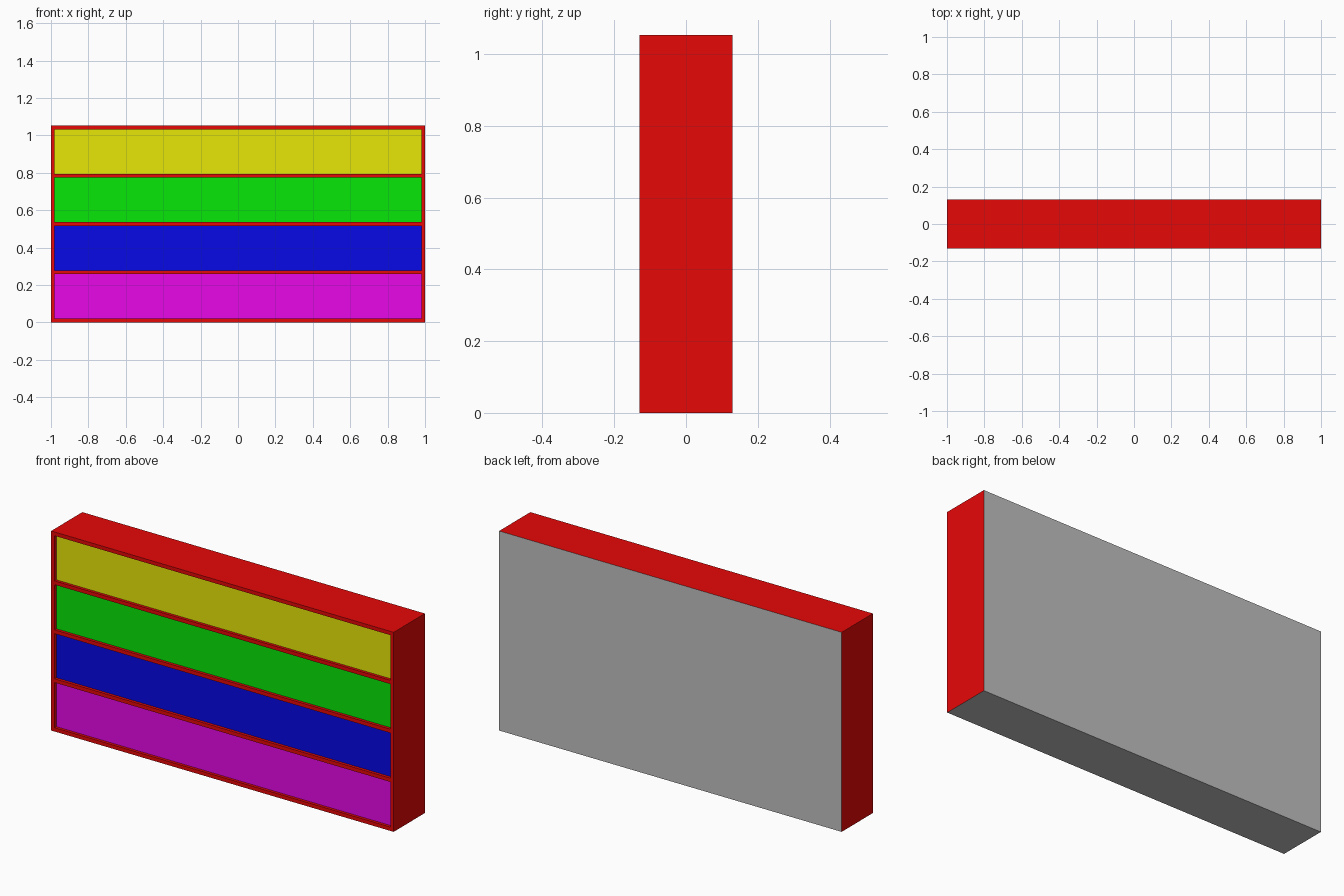
import bpy
import bmesh

cube = bpy.data.objects.get("Cube")
if cube:
    bpy.data.objects.remove(cube, do_unlink=True)

W, D, H = 2.0, 0.26, 1.053   # overall size
BAR = 0.02                   # frame and divider thickness
RECESS = 0.015               # depth of the drawer fronts behind the frame
ROWS = 4


def material(name, colour):
    m = bpy.data.materials.new(name)
    m.use_nodes = True
    m.diffuse_color = (*colour, 1)
    m.node_tree.nodes["Principled BSDF"].inputs["Base Color"].default_value = (*colour, 1)
    return m


LO = 0.003
red = material("red frame", (1, LO, LO))
grey = material("grey board", (0.527, 0.527, 0.527))
fronts = [material("magenta front", (1, LO, 1)),
          material("blue front", (LO, LO, 1)),
          material("green front", (LO, 1, LO)),
          material("yellow front", (1, 1, LO))]


def make_object(name, bm, materials):
    mesh = bpy.data.meshes.new(name)
    bm.to_mesh(mesh)
    bm.free()
    for m in materials:
        mesh.materials.append(m)
    obj = bpy.data.objects.new(name, mesh)
    bpy.context.collection.objects.link(obj)
    return obj


# Grid lines of the front: frame, then panel and divider repeated
panel_h = (H - (ROWS + 1) * BAR) / ROWS
xs = [-W / 2, -W / 2 + BAR, W / 2 - BAR, W / 2]
zs = [0]
for row in range(ROWS):
    zs += [zs[-1] + BAR, zs[-1] + BAR + panel_h]
zs.append(H)

# Cabinet: front grid, with openings pushed in and the outline pulled back
bm = bmesh.new()
grid = [[bm.verts.new((x, -D / 2, z)) for x in xs] for z in zs]
openings = []
for j in range(len(zs) - 1):
    for i in range(len(xs) - 1):
        f = bm.faces.new((grid[j][i], grid[j][i + 1], grid[j + 1][i + 1], grid[j + 1][i]))
        if i == 1 and j % 2:
            openings.append(f)

outline = [e for e in bm.edges if e.is_boundary]
pulled = bmesh.ops.extrude_edge_only(bm, edges=outline)["geom"]
for v in (g for g in pulled if isinstance(g, bmesh.types.BMVert)):
    v.co.y = D / 2
back_edges = [g for g in pulled if isinstance(g, bmesh.types.BMEdge) and g.is_boundary]
bmesh.ops.contextual_create(bm, geom=back_edges)

pushed = bmesh.ops.extrude_discrete_faces(bm, faces=openings)["faces"]
for f in pushed:
    for v in f.verts:
        v.co.y += RECESS

bmesh.ops.recalc_face_normals(bm, faces=bm.faces)

# Back and underside are grey, each recessed drawer front has its own colour
for f in bm.faces:
    centre = f.calc_center_median()
    if f.normal.y > 0.9 or (f.normal.z < -0.9 and centre.z < 0.001):
        f.material_index = 1
    elif f.normal.y < -0.9 and centre.y > -D / 2 + RECESS / 2:
        f.material_index = 2 + int(centre.z / H * ROWS)
make_object("drawer_cabinet", bm, [red, grey] + fronts)
